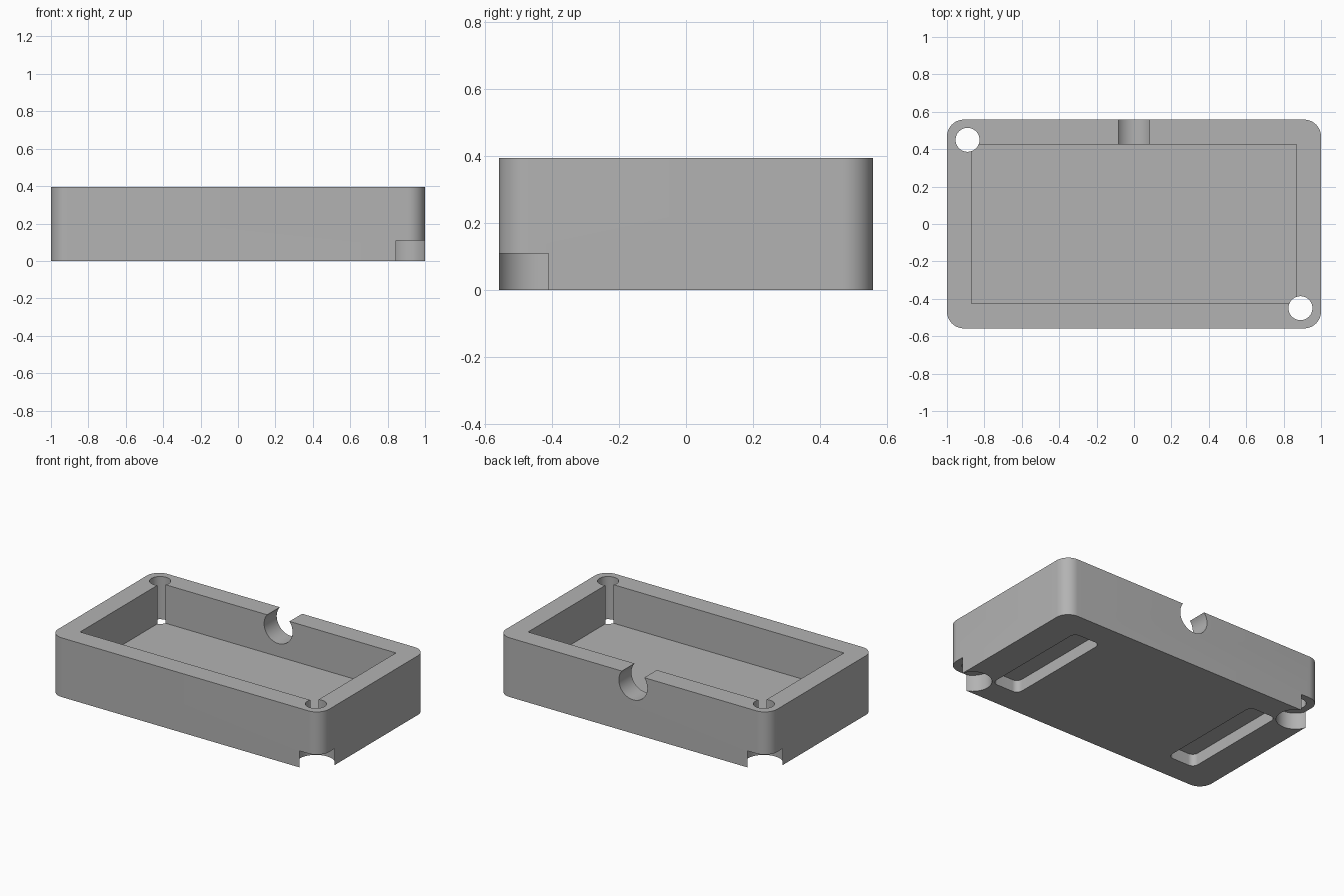
import bpy
import bmesh
import math
from mathutils import Matrix

cube = bpy.data.objects.get("Cube")
if cube:
    bpy.data.objects.remove(cube, do_unlink=True)

HALF_X, HALF_Y, HEIGHT = 1.0, 0.558, 0.395
FLOOR = 0.138
BELOW, ABOVE = -0.1, 0.6

grey = bpy.data.materials.new("plain grey")
grey.use_nodes = True
colour = (0.45, 0.45, 0.45, 1)
grey.diffuse_color = colour
grey.node_tree.nodes["Principled BSDF"].inputs["Base Color"].default_value = colour


def finish(name, bm):
    mesh = bpy.data.meshes.new(name)
    bmesh.ops.recalc_face_normals(bm, faces=bm.faces)
    bm.to_mesh(mesh)
    bm.free()
    mesh.materials.append(grey)
    obj = bpy.data.objects.new(name, mesh)
    bpy.context.collection.objects.link(obj)
    return obj


def block(name, x0, x1, y0, y1, z0, z1, radius=0):
    """Box with optional rounded vertical edges."""
    bm = bmesh.new()
    bmesh.ops.create_cube(bm, size=1)
    for v in bm.verts:
        v.co.x = x1 if v.co.x > 0 else x0
        v.co.y = y1 if v.co.y > 0 else y0
        v.co.z = z1 if v.co.z > 0 else z0
    if radius:
        upright = [e for e in bm.edges
                   if abs(e.verts[0].co.z - e.verts[1].co.z) > 0.001]
        bmesh.ops.bevel(bm, geom=upright, offset=radius, segments=12,
                        profile=0.5, affect='EDGES')
    return finish(name, bm)


def cylinder(name, radius, length, matrix):
    bm = bmesh.new()
    bmesh.ops.create_cone(bm, cap_ends=True, segments=64, radius1=radius,
                          radius2=radius, depth=length, matrix=matrix)
    return finish(name, bm)


def upright_cylinder(name, radius, x, y, z0, z1):
    return cylinder(name, radius, z1 - z0,
                    Matrix.Translation((x, y, (z0 + z1) / 2)))


# Outer body and open cavity
tray = block("tray", -HALF_X, HALF_X, -HALF_Y, HALF_Y, 0, HEIGHT, 0.09)
cutters = [block("cavity_cutter", -0.868, 0.868, -0.425, 0.425, FLOOR, ABOVE)]

# Screw holes with wide recesses below, in two opposite corners
for side in (-1, 1):
    x, y = side * 0.89, side * -0.45
    cutters.append(upright_cylinder("hole_cutter", 0.064, x, y, BELOW, ABOVE))
    cutters.append(upright_cylinder("recess_cutter", 0.117, x, y, BELOW, 0.11))

# Long shallow slots underneath
for side in (-1, 1):
    x = side * 0.69
    cutters.append(block("slot_cutter", x - 0.1, x + 0.1, -0.385, 0.385,
                         BELOW, 0.08, 0.04))

# Round cable notch in the back wall
turn = Matrix.Rotation(math.pi / 2, 4, 'X')
cutters.append(cylinder("notch_cutter", 0.105, 0.4,
                        Matrix.Translation((0, 0.55, 0.33)) @ turn))

# Apply every cut, then drop the cutters
for cutter in cutters:
    cutter.hide_render = True
    mod = tray.modifiers.new(cutter.name, 'BOOLEAN')
    mod.operation = 'DIFFERENCE'
    mod.solver = 'EXACT'
    mod.object = cutter

bpy.context.view_layer.update()
graph = bpy.context.evaluated_depsgraph_get()
result = bpy.data.meshes.new_from_object(tray.evaluated_get(graph))
tray.modifiers.clear()
tray.data = result
for cutter in cutters:
    bpy.data.objects.remove(cutter, do_unlink=True)

bpy.ops.object.select_all(action='DESELECT')
tray.select_set(True)
bpy.context.view_layer.objects.active = tray
bpy.ops.object.shade_smooth_by_angle(angle=math.radians(30))
